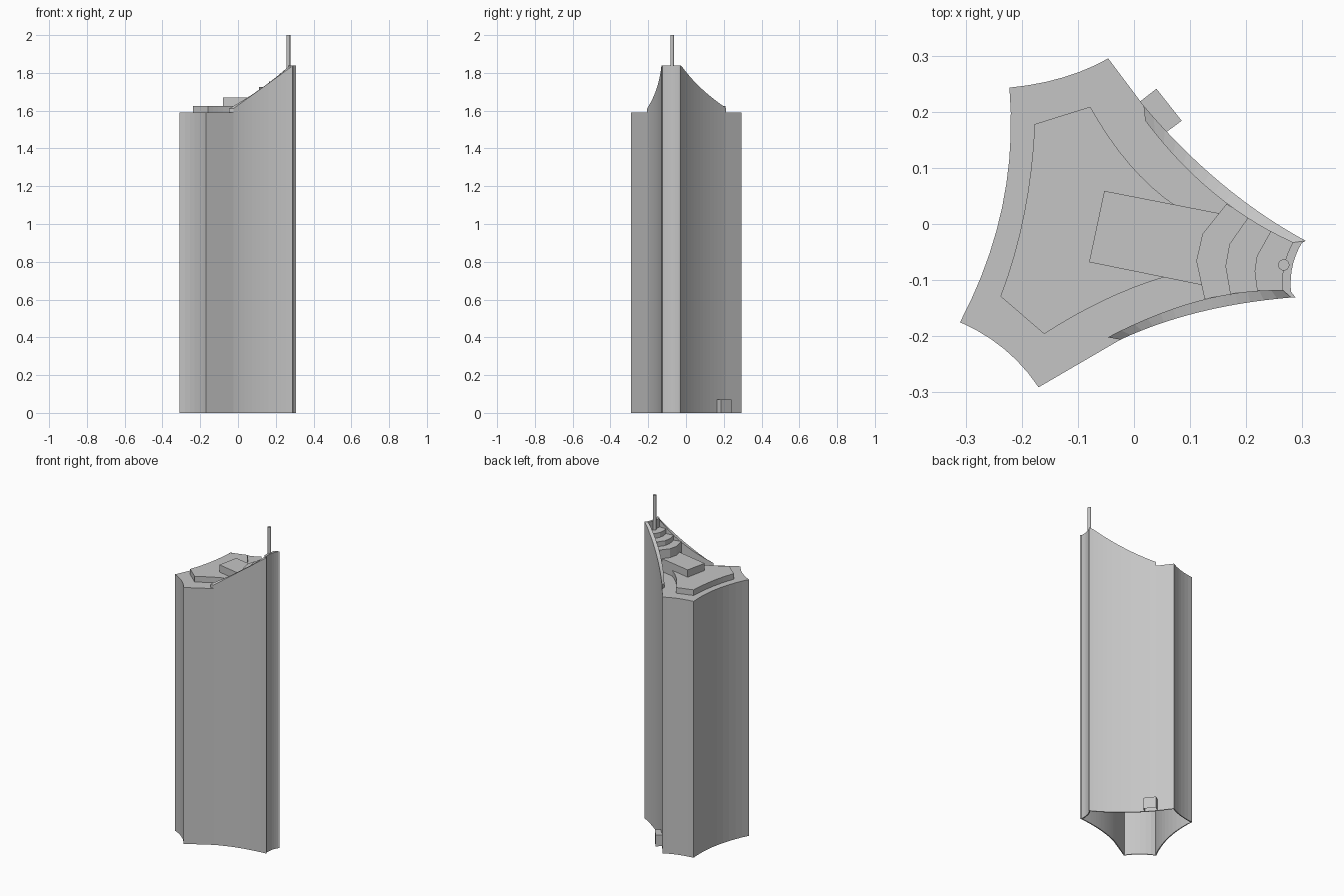
import bpy, bmesh, math

if "Cube" in bpy.data.objects:
    bpy.data.objects.remove(bpy.data.objects["Cube"])

mat = bpy.data.materials.new("concrete_grey")
mat.diffuse_color = (0.56, 0.56, 0.56, 1)
mat.use_nodes = True
mat.node_tree.nodes["Principled BSDF"].inputs["Base Color"].default_value = mat.diffuse_color


def arc(a, m, b, n=10):
    """Points of a shallow curve from a through m to b."""
    c = [2 * m[i] - (a[i] + b[i]) / 2 for i in (0, 1)]
    return [tuple((1 - t) ** 2 * a[i] + 2 * t * (1 - t) * c[i] + t * t * b[i] for i in (0, 1))
            for t in (k / n for k in range(n + 1))]


def finish(name, bm):
    bmesh.ops.recalc_face_normals(bm, faces=bm.faces)
    me = bpy.data.meshes.new(name)
    bm.to_mesh(me)
    bm.free()
    me.materials.append(mat)
    ob = bpy.data.objects.new(name, me)
    bpy.context.collection.objects.link(ob)
    return ob


def prism(name, pts, z0, z1, bottom=True):
    """Upright prism over a plan outline."""
    bm = bmesh.new()
    lo = [bm.verts.new((x, y, z0)) for x, y in pts]
    hi = [bm.verts.new((x, y, z1)) for x, y in pts]
    n = len(pts)
    for i in range(n):
        j = (i + 1) % n
        bm.faces.new((lo[i], lo[j], hi[j], hi[i]))
    bm.faces.new(hi)
    base = bm.faces.new(lo)
    bmesh.ops.recalc_face_normals(bm, faces=bm.faces)
    if not bottom:
        bmesh.ops.delete(bm, geom=[base], context='FACES_ONLY')
    return finish(name, bm)


def parapet(name, outer, inner, z0, height):
    """Thin wall between two plan curves with a sloping top."""
    bm = bmesh.new()
    rings = []
    for (ox, oy), (ix, iy) in zip(outer, inner):
        z = height(ox)
        rings.append([bm.verts.new(p) for p in
                      ((ox, oy, z0), (ox, oy, z), (ix, iy, z), (ix, iy, z0))])
    for a, b in zip(rings, rings[1:]):
        for k in range(4):
            bm.faces.new((a[k], a[(k + 1) % 4], b[(k + 1) % 4], b[k]))
    bm.faces.new(rings[0])
    bm.faces.new(rings[-1])
    return finish(name, bm)


ROOF = 1.59

# Plan curves of the shaft
west = arc((-0.31, -0.175), (-0.235, 0.03), (-0.222, 0.243))
north = arc((-0.222, 0.243), (-0.127, 0.261), (-0.046, 0.295), 6)
back_side = arc((0.017, 0.211), (0.155, 0.073), (0.306, -0.03), 14)
nose = [(0.299, -0.034)] + arc((0.293, -0.045), (0.281, -0.083), (0.280, -0.124), 6) + [(0.288, -0.131)]
front_side = arc((0.28, -0.131), (0.117, -0.157), (-0.024, -0.206), 14)
south = arc((-0.17, -0.291), (-0.231, -0.223), (-0.31, -0.175), 6)

# Shaft, open underneath, with thin walls
shaft = prism("tower_shaft", west[:-1] + north + back_side + nose + front_side + south[:-1],
              0, ROOF, bottom=False)
sol = shaft.modifiers.new("wall_thickness", 'SOLIDIFY')
sol.thickness = 0.006
sol.offset = -1

# Sloping parapets rising to the narrow end
parapet("back_parapet", back_side,
        arc((0.02, 0.184), (0.142, 0.055), (0.283, -0.033), 14), ROOF,
        lambda x: min(1.84, 1.615 + 0.80 * (x - 0.017)))
parapet("front_parapet", front_side,
        arc((0.265, -0.118), (0.115, -0.137), (-0.047, -0.202), 14), ROOF,
        lambda x: min(1.84, 1.607 + 0.72 * (x + 0.03)))
tip_out = [(0.306, -0.03)] + nose + [(0.28, -0.131)]
n = len(tip_out) - 1
parapet("nose_parapet", tip_out,
        arc((0.283, -0.033), (0.267, -0.075), (0.265, -0.118), n), ROOF, lambda x: 1.84)

# Low roof terrace and plant block
terrace = (arc((-0.238, -0.129), (-0.196, 0.018), (-0.177, 0.178), 8)
           + arc((-0.078, 0.209), (-0.008, 0.107), (0.072, 0.034), 8)
           + [(0.14, 0.0), (0.12, -0.09)]
           + arc((0.053, -0.095), (-0.053, -0.136), (-0.16, -0.196), 8))
prism("roof_terrace", terrace, ROOF, 1.625)
prism("plant_block", [(-0.053, 0.059), (0.152, 0.019), (0.122, -0.109), (-0.08, -0.068)],
      ROOF, 1.67)

# Curved steps climbing to the mast: back corner, two middle points, front corner, height
steps = [
    [(0.165, 0.036), (0.122, -0.018), (0.111, -0.066), (0.126, -0.134), 1.725],
    [(0.203, 0.011), (0.170, -0.036), (0.163, -0.075), (0.172, -0.127), 1.755],
    [(0.244, -0.0125), (0.219, -0.057), (0.215, -0.084), (0.220, -0.123), 1.785],
]
for i, s in enumerate(steps):
    later = steps[i + 1:]
    pts = s[:4] + [t[3] for t in later] + [(0.268, -0.118), (0.270, -0.075), (0.285, -0.034)]
    pts += [t[0] for t in reversed(later)]
    prism(f"roof_step_{i + 1}", pts, ROOF, s[4])

# Mast
prism("mast", [(0.267 + 0.01 * math.cos(a), -0.073 + 0.01 * math.sin(a))
               for a in (k * math.tau / 16 for k in range(16))], 1.78, 2.0)

# Entrance porch at the foot
prism("entrance_porch", [(0.009, 0.217), (0.04, 0.241), (0.085, 0.184), (0.054, 0.161)],
      0, 0.07, bottom=False)
